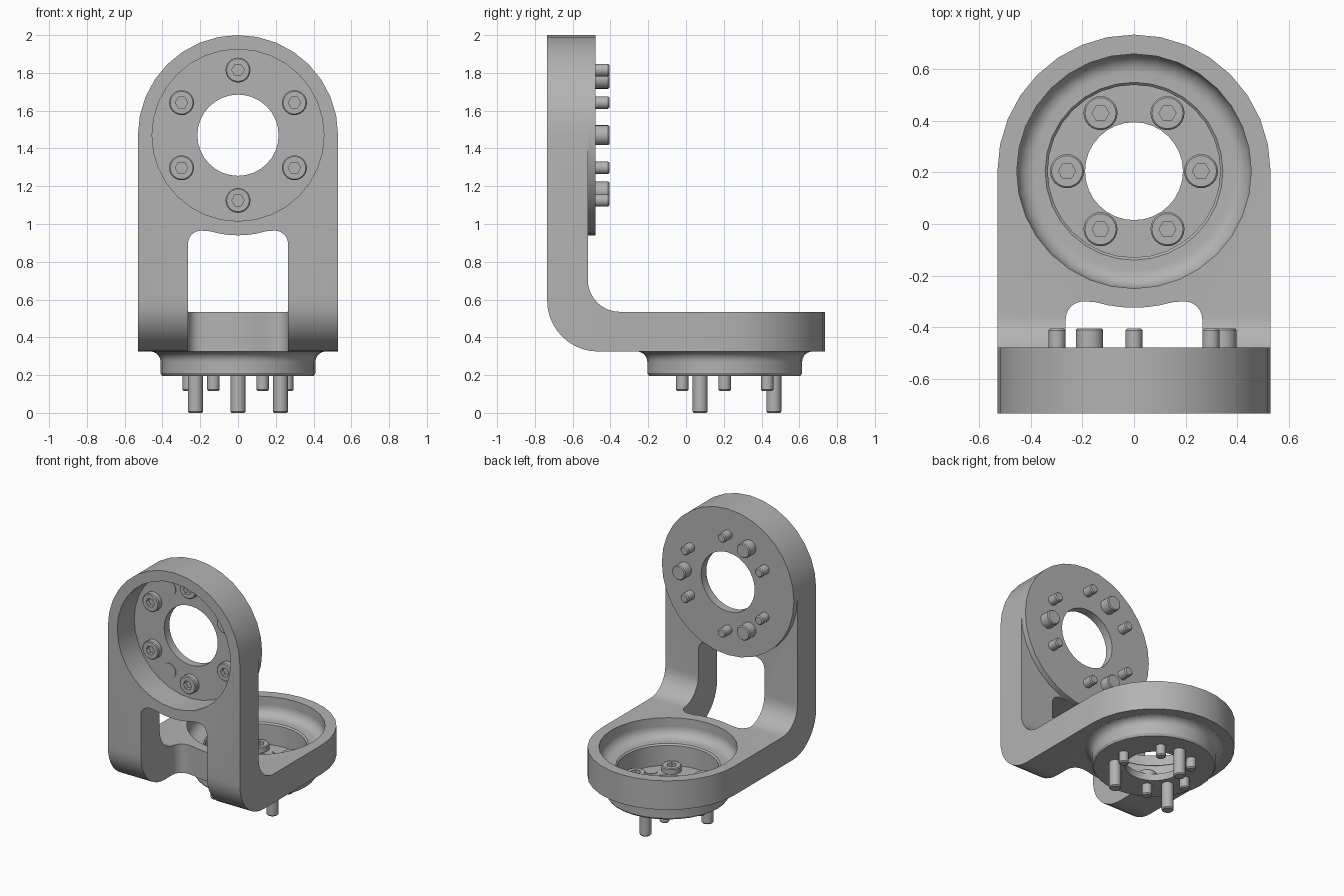
import bpy, bmesh
from math import sin, cos, pi, radians, sqrt

cube = bpy.data.objects.get("Cube")
if cube:
    bpy.data.objects.remove(cube, do_unlink=True)

GREY = (0.45, 0.45, 0.45, 1)
metal = bpy.data.materials.new("grey metal")
metal.use_nodes = True
metal.diffuse_color = GREY
metal.node_tree.nodes["Principled BSDF"].inputs["Base Color"].default_value = GREY

R = 0.53          # rounded end radius and half width
BORE = 0.455      # large bore in both plates
UP_Z, FLAT_Y = 1.47, 0.205   # centres of the two rounded ends


def finish(name, bm):
    bmesh.ops.recalc_face_normals(bm, faces=bm.faces)
    mesh = bpy.data.meshes.new(name)
    bm.to_mesh(mesh)
    bm.free()
    obj = bpy.data.objects.new(name, mesh)
    bpy.context.collection.objects.link(obj)
    mesh.materials.append(metal)
    return obj


def smooth(obj):
    bpy.ops.object.select_all(action="DESELECT")
    obj.select_set(True)
    bpy.context.view_layer.objects.active = obj
    bpy.ops.object.shade_smooth_by_angle(angle=radians(32))


def arc(cx, cy, r, start, end, n):
    steps = [radians(start + (end - start) * i / n) for i in range(n + 1)]
    return [(cx + r * cos(a), cy + r * sin(a)) for a in steps]


def prism(name, outline, axis, lo, hi):
    """Extrude a closed 2D outline along x, y or z."""
    place = {"x": lambda u, v, w: (w, u, v),
             "y": lambda u, v, w: (u, w, v),
             "z": lambda u, v, w: (u, v, w)}[axis]
    bm = bmesh.new()
    face = bm.faces.new([bm.verts.new(place(u, v, lo)) for u, v in outline])
    top = bmesh.ops.extrude_face_region(bm, geom=[face])["geom"]
    verts = [g for g in top if isinstance(g, bmesh.types.BMVert)]
    bmesh.ops.translate(bm, verts=verts, vec=place(0, 0, hi - lo))
    return finish(name, bm)


def boolean(obj, tool, operation):
    tool.hide_render = True
    mod = obj.modifiers.new("cut", "BOOLEAN")
    mod.object, mod.operation, mod.solver = tool, operation, "EXACT"
    bpy.context.view_layer.objects.active = obj
    bpy.ops.object.modifier_apply(modifier=mod.name)
    bpy.data.objects.remove(tool, do_unlink=True)


def lathe(name, profile, upright, at=(0, 0), n=32, hexed=()):
    """Revolve (radius, height) points about an end's axis; hexed points turn six-sided."""
    bm = bmesh.new()
    rings = []
    for i, (r, h) in enumerate(profile):
        ring = []
        for k in range(n):
            a = 2 * pi * k / n
            s = r * cos(pi / 6) / cos(a % (pi / 3) - pi / 6) if i in hexed else r
            x, y = at[0] + s * cos(a), at[1] + s * sin(a)
            co = (x, -h, UP_Z + y) if upright else (x, FLAT_Y + y, h)
            ring.append(bm.verts.new(co))
        rings.append(ring)
    closed = profile[0] == profile[-1]
    if closed:
        bmesh.ops.delete(bm, geom=rings.pop(), context="VERTS")
        rings.append(rings[0])
    for a, b in zip(rings, rings[1:]):
        for k in range(n):
            j = (k + 1) % n
            bm.faces.new((a[k], a[j], b[j], b[k]))
    if not closed:
        bm.faces.new(rings[0])
        bm.faces.new(rings[-1])
    obj = finish(name, bm)
    smooth(obj)
    return obj


# L-shaped bracket: bent side profile trimmed to two rounded ends
side = [(-0.735, 2.1)] + arc(-0.465, 0.595, 0.27, 180, 270, 10) + [(0.8, 0.325), (0.8, 0.535)]
side += arc(-0.35, 0.705, 0.17, 270, 180, 10) + [(-0.52, 2.1)]
bracket = prism("bracket", side, "x", -0.6, 0.6)
boolean(bracket, prism("trim", arc(0, UP_Z, R, 0, 180, 16) + [(-R, -1), (R, -1)], "y", -2, 2), "INTERSECT")
boolean(bracket, prism("trim", arc(0, FLAT_Y, R, 0, 180, 16) + [(-0.7, 0.2), (-0.7, -1), (0.7, -1), (0.7, 0.2)],
                       "z", -1, 3), "INTERSECT")

# Bores through both plates
boolean(bracket, prism("bore", arc(0, UP_Z, BORE, 0, 360, 32)[:-1], "y", -1, -0.45), "DIFFERENCE")
boolean(bracket, prism("bore", arc(0, FLAT_Y, BORE, 0, 360, 32)[:-1], "z", 0.1, 0.8), "DIFFERENCE")


# Window through the bend, its ends following the rounded discs
def window(centre, base):
    half = [(0.265, base)] + arc(0.195, centre - 0.575, 0.07, 0, 90, 6)
    half += [(x, centre - sqrt(R * R - x * x)) for x in (0.15, 0.1, 0.05)]
    return half + [(0, centre - R)] + [(-x, y) for x, y in reversed(half)]


boolean(bracket, prism("window", window(UP_Z, 0.1), "y", -1, -0.45), "DIFFERENCE")
boolean(bracket, prism("window", window(FLAT_Y, -1.1), "z", 0.05, 0.72), "DIFFERENCE")
smooth(bracket)

# Upright mounting disc: floor of the recess plus a raised pad behind
disc = [(0.215, 0.54), (BORE, 0.54), (BORE, 0.52), (R, 0.52), (R, 0.48), (0.215, 0.48)]
lathe("upright_mounting_disc", disc + disc[:1], True)

# Lower mounting cup with coved walls
cup = arc(0.465, 0.27, 0.055, 100, 180, 6) + [(0.41, 0.21), (0.40, 0.195), (0.19, 0.195), (0.19, 0.245)]
cup += [(0.335, 0.245), (0.335, 0.39), (0.345, 0.40)] + arc(0.385, 0.47, 0.07, 270, 360, 8)
lathe("lower_mounting_cup", cup + cup[:1], False)


# Socket screws and dowel pins around each disc
def screw(name, upright, at, floor, end):
    top = floor + 0.04
    lathe(name, [(0.033, top - 0.03), (0.033, top), (0.060, top), (0.066, top - 0.006), (0.066, floor - 0.01),
                 (0.033, floor - 0.01), (0.033, end + 0.008), (0.026, end)], upright, at, 24, (0, 1))


def pin(name, upright, at, r, floor, end):
    lathe(name, [(r, floor + 0.004), (r, end + 0.007), (r - 0.006, end)], upright, at, 24)


def ring(radius, count, start):
    return arc(0, 0, radius, start, start + 360, count)[:-1]


for i, p in enumerate(ring(0.345, 6, 30)):
    screw(f"upright_screw_{i + 1}", True, p, 0.54, 0.405)
for i, p in enumerate(ring(0.345, 3, 0)):
    pin(f"upright_pin_{i + 1}", True, p, 0.053, 0.54, 0.405)
for i, p in enumerate(ring(0.26, 6, 0)):
    screw(f"lower_screw_{i + 1}", False, p, 0.245, 0.115)
for i, p in enumerate(ring(0.26, 3, 90)):
    pin(f"lower_pin_{i + 1}", False, p, 0.04, 0.245, 0)
